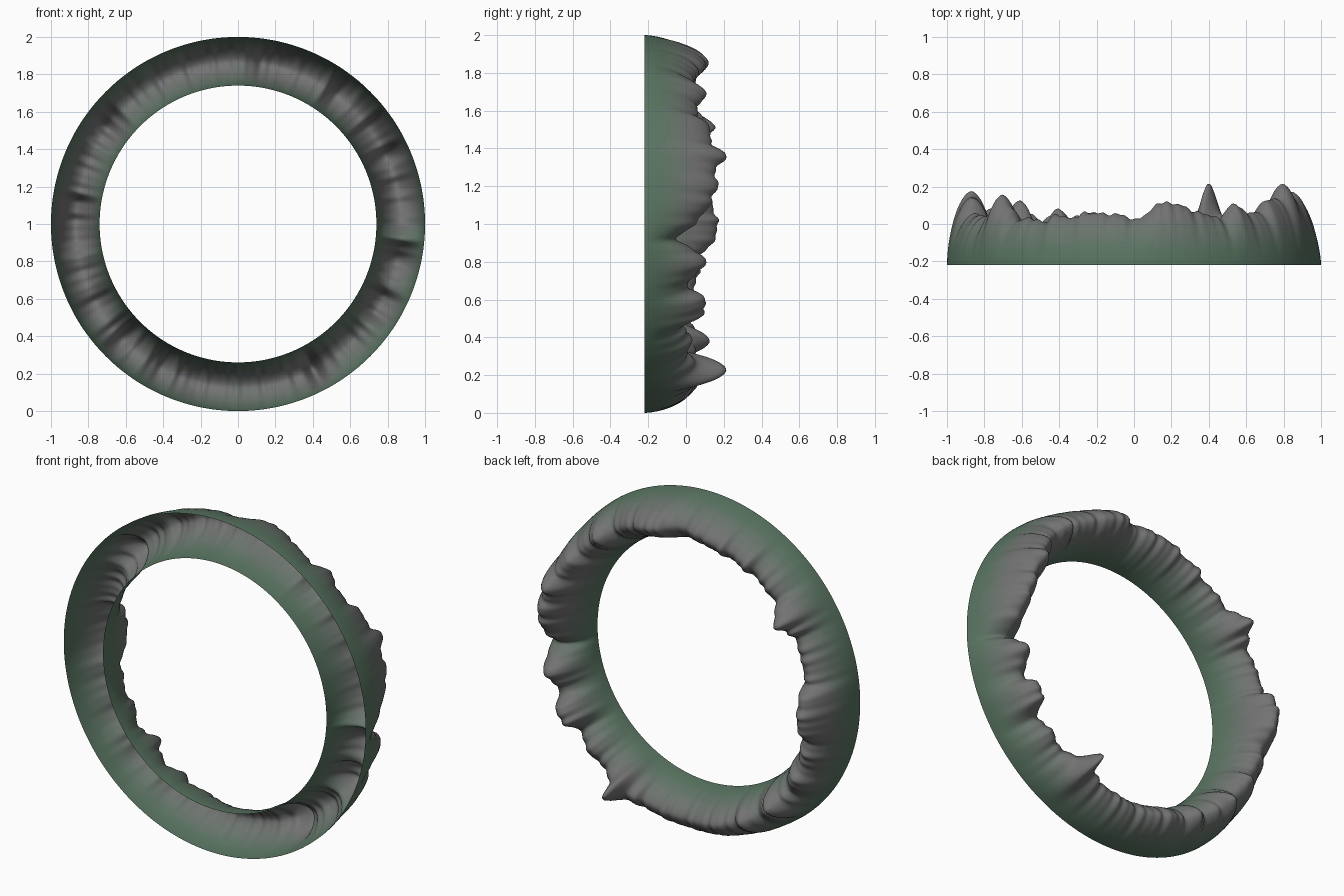
import bpy, bmesh, math

if "Cube" in bpy.data.objects:
    bpy.data.objects.remove(bpy.data.objects["Cube"])

R_MID, HALF, BASE, CZ = 0.87, 0.13, -0.22, 1.0
SEG, RIBS = 480, 28

# crest height (y) at angles measured from +x toward +z
CREST = [(0, .05), (7, .13), (14, .17), (19, .15), (24, .215), (30, .13), (35, .13), (41, .06),
         (47, .06), (52, .11), (58, .03), (66, .06), (76, .11), (81, .115), (86, .05), (90, .02),
         (94, .05), (107, .06), (113, .03), (118, .05), (123, .01), (130, .03), (136, .02),
         (140, .10), (144, .155), (148, .07), (152, .02), (158, .04), (168, .05), (173, .14),
         (180, .17), (186, .15), (192, .06), (197, .07), (203, .04), (210, .08), (216, .02),
         (220, .04), (225, .125), (230, .05), (236, .01), (242, .08), (247, .03), (254, .06),
         (262, .04), (270, .02), (278, .03), (286, .03), (293, .07), (297.5, .21), (302, .05),
         (308, .0), (315, .03), (322, -.02), (328, .10), (333, .10), (338, 0), (342, .05),
         (347, .115), (351, .04), (355, -.055), (360, .05)]


def crest(deg):
    for (a, ya), (b, yb) in zip(CREST, CREST[1:]):
        if a <= deg <= b:
            t = (deg - a) / (b - a)
            t = t * t * (3 - 2 * t)
            r = math.radians(deg)
            ripple = .005 * math.sin(61 * r) + .004 * math.sin(97 * r + 1)
            return ya + (yb - ya) * t + ripple


# green at the rim fading to grey at the crests
BANDS = 6
mats = []
for i in range(BANDS):
    t = i / (BANDS - 1)
    m = bpy.data.materials.new("green_to_grey_%d" % i)
    m.diffuse_color = (.10 + .07 * t, .175 - .005 * t, .12 + .05 * t, 1)
    m.use_nodes = True
    m.node_tree.nodes["Principled BSDF"].inputs["Base Color"].default_value = m.diffuse_color
    mats.append(m)

# open arched shell swept round the ring
bm = bmesh.new()
rings = []
for i in range(SEG):
    deg = 360 * i / SEG
    a = math.radians(deg)
    height = crest(deg) - BASE
    row = []
    for j in range(RIBS + 1):
        p = math.pi * j / RIBS
        off = HALF * math.copysign(abs(math.cos(p)) ** 1.15, math.cos(p))
        y = BASE + height * max(0, math.sin(p)) ** 1.15
        r = R_MID + off
        row.append(bm.verts.new((r * math.cos(a), y, CZ + r * math.sin(a))))
    rings.append(row)
for i in range(SEG):
    A, B = rings[i], rings[(i + 1) % SEG]
    for j in range(RIBS):
        f = bm.faces.new((A[j], A[j + 1], B[j + 1], B[j]))
        f.smooth = True
        t = (f.calc_center_median().y + .16) / .22
        f.material_index = max(0, min(BANDS - 1, int(t * BANDS)))
# normals face outward from the hollow
bm.normal_update()
top = rings[0][RIBS // 2].link_faces[0]
if top.normal.y < 0:
    bmesh.ops.reverse_faces(bm, faces=bm.faces[:])
me = bpy.data.meshes.new("ridged_ring")
bm.to_mesh(me)
bm.free()
for m in mats:
    me.materials.append(m)
ob = bpy.data.objects.new("ridged_ring", me)
bpy.context.collection.objects.link(ob)
